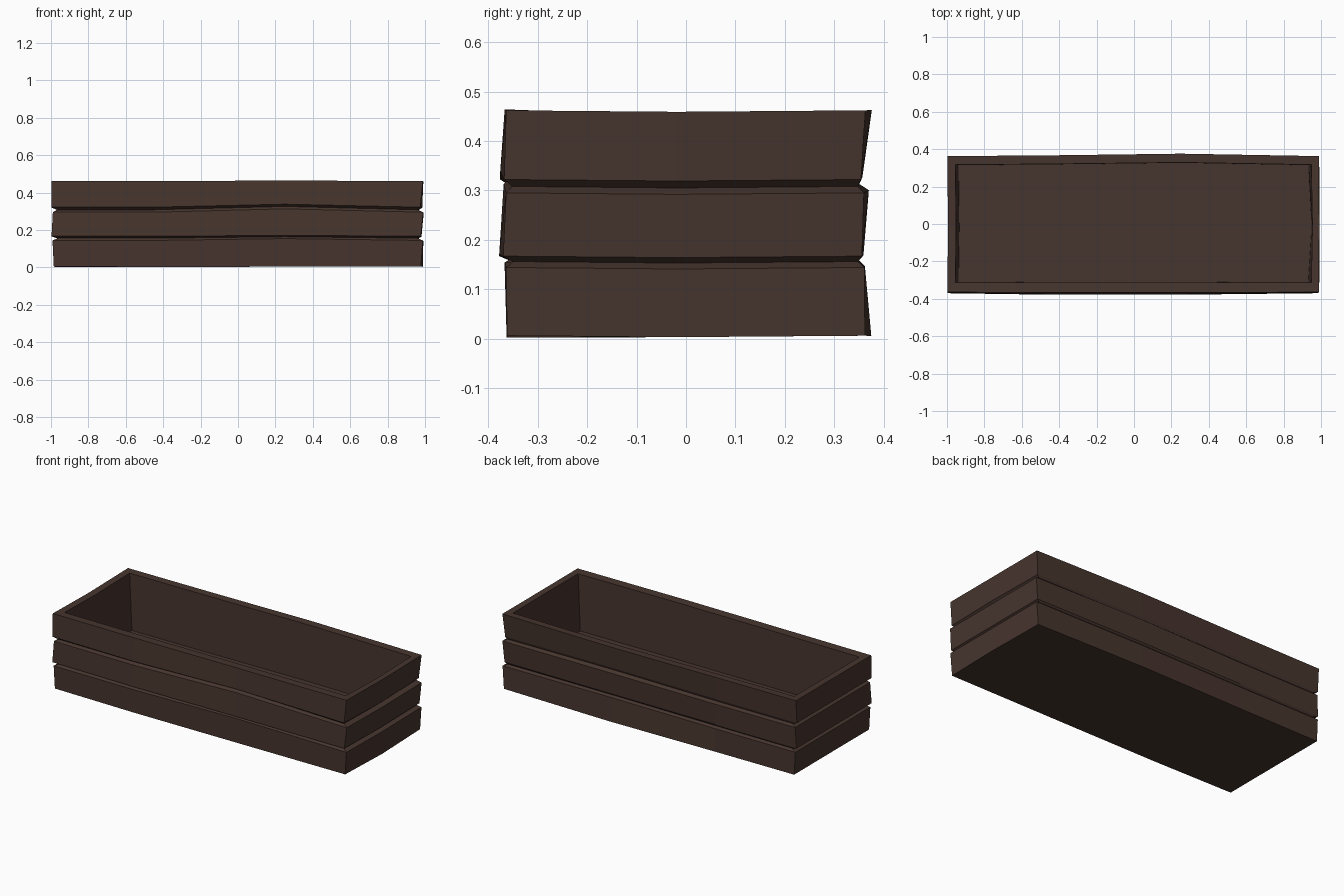
import bpy, bmesh

# one dark wood colour
wood = bpy.data.materials.new("dark brown wood")
wood.diffuse_color = (0.062, 0.035, 0.027, 1)


def ring(bm, z, left, right, front, back, bow_f, bow_b, bow_x, lift):
    """Ten-point warped rectangle: long sides bend at two places, short sides at one."""
    pts = [
        (left, front, z), (-0.45, front - bow_f, z - 0.004 * (z < 0.1)),
        (0.25, front - bow_f, z + lift), (right, front, z),
        (right + bow_x, -0.02, z - 0.003),
        (right, back, z), (0.25, back + bow_b, z + lift * 0.3),
        (-0.45, back + bow_b * 0.3, z), (left, back, z),
        (left + 0.004, -0.02, z - 0.003),
    ]
    return [bm.verts.new(p) for p in pts]


# rings up the outside (three planks, two V grooves), then down the inside
rows = [
    (0.006, -0.985, 0.978, -0.362, 0.362, 0.001, 0.013, 0.010, -0.002),
    (0.144, -0.992, 0.988, -0.364, 0.361, 0.003, 0.001, 0.003, 0.010),
    (0.156, -0.962, 0.960, -0.350, 0.348, 0.002, 0.002, 0.002, 0.008),
    (0.167, -0.997, 0.978, -0.370, 0.356, 0.008, 0.003, 0.003, 0.004),
    (0.295, -0.990, 0.990, -0.364, 0.360, 0.005, 0.010, 0.003, 0.018),
    (0.308, -0.968, 0.962, -0.352, 0.348, 0.002, 0.002, 0.002, 0.018),
    (0.322, -0.998, 0.975, -0.368, 0.354, 0.008, 0.003, 0.010, 0.016),
    (0.462, -0.998, 0.988, -0.364, 0.363, 0.003, 0.013, 0.003, 0.002),
    (0.460, -0.955, 0.948, -0.312, 0.317, 0.002, 0.012, 0.006, 0.002),
    (0.115, -0.938, 0.932, -0.310, 0.315, 0.002, 0.012, 0.018, 0.000),
]
bm = bmesh.new()
rings = [ring(bm, *r) for r in rows]
n = len(rings[0])
for a, b in zip(rings, rings[1:]):
    for i in range(n):
        j = (i + 1) % n
        bm.faces.new((a[i], a[j], b[j], b[i]))

# underside and inner floor
bm.faces.new(list(reversed(rings[0])))
bm.faces.new(rings[-1])
bmesh.ops.recalc_face_normals(bm, faces=bm.faces)

mesh = bpy.data.meshes.new("planter_box")
bm.to_mesh(mesh)
bm.free()
mesh.materials.append(wood)
box = bpy.data.objects.new("planter_box", mesh)
bpy.context.collection.objects.link(box)
